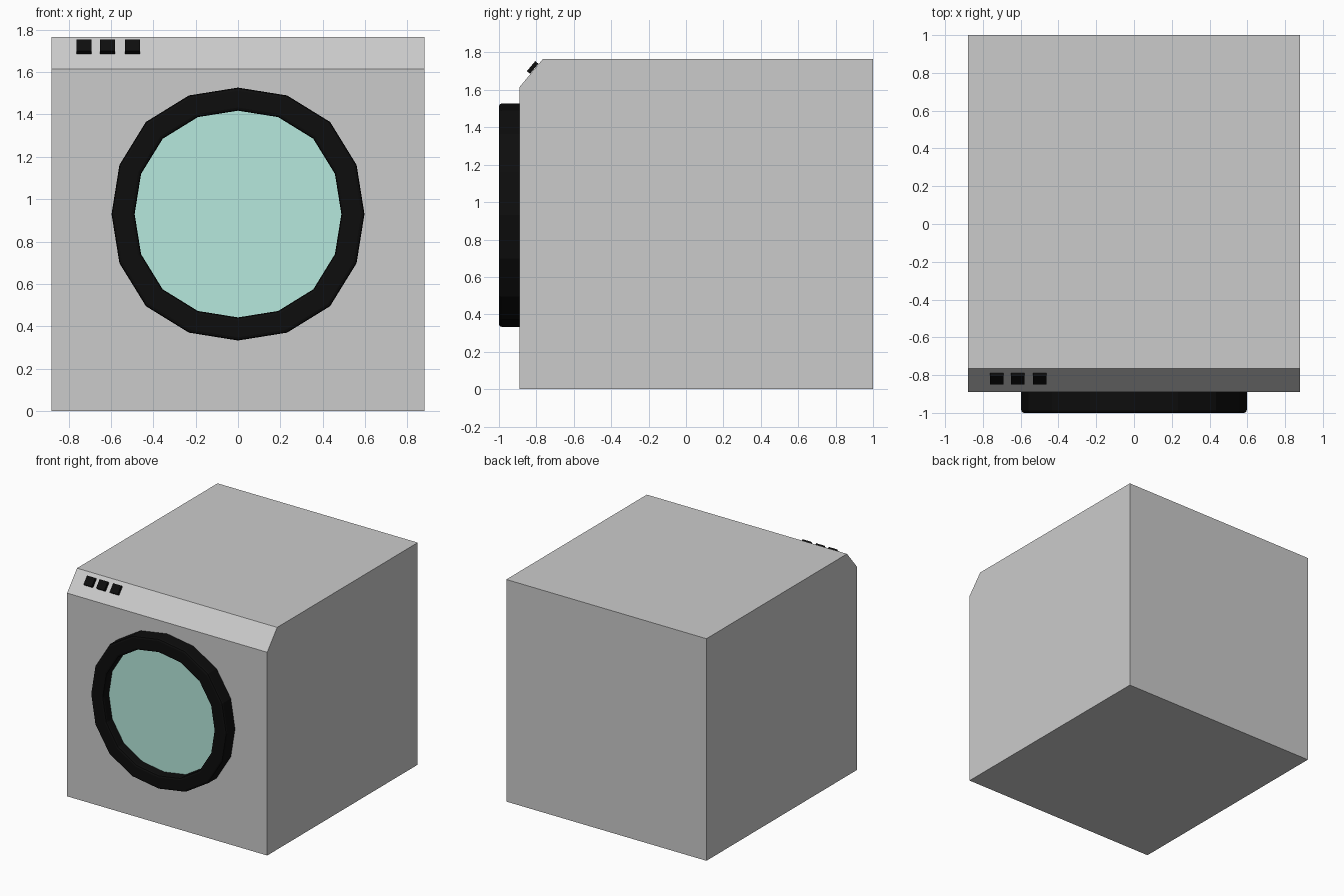
import bpy, bmesh
from math import sin, cos, pi, atan2

if "Cube" in bpy.data.objects:
    bpy.data.objects.remove(bpy.data.objects["Cube"])


def make_object(name, verts, faces, mat=None):
    mesh = bpy.data.meshes.new(name)
    mesh.from_pydata(verts, [], faces)
    bm = bmesh.new()
    bm.from_mesh(mesh)
    bmesh.ops.recalc_face_normals(bm, faces=bm.faces)
    bm.to_mesh(mesh)
    bm.free()
    obj = bpy.data.objects.new(name, mesh)
    bpy.context.collection.objects.link(obj)
    if mat:
        mesh.materials.append(mat)
    return obj


def material(name, color):
    mat = bpy.data.materials.new(name)
    mat.diffuse_color = (*color, 1)
    mat.use_nodes = True
    mat.node_tree.nodes["Principled BSDF"].inputs["Base Color"].default_value = mat.diffuse_color
    return mat


black = material("black_plastic", (0.004, 0.004, 0.004))
tint = material("tinted_glass", (0.468, 0.815, 0.723))

# Cabinet: side profile with sloped control panel, extruded across x
W = 0.88
profile = [(-0.89, 0), (1, 0), (1, 1.765), (-0.765, 1.765), (-0.89, 1.615)]
n = len(profile)
verts = [(x, y, z) for x in (-W, W) for y, z in profile]
faces = [tuple(range(n)), tuple(range(n, 2 * n))]
faces += [(i, (i + 1) % n, n + (i + 1) % n, n + i) for i in range(n)]
make_object("cabinet", verts, faces)

# Door: 16-sided, slightly squared circle
SIDES, DOOR_Z = 16, 0.93


def ring_points(r, y):
    pts = []
    for i in range(SIDES):
        a = 2 * pi * i / SIDES
        s = r * (1 + 0.015 * (1 - cos(4 * a)))
        pts.append((s * cos(a), y, DOOR_Z + s * sin(a)))
    return pts


# Door rim: section with softened front corners, swept around
section = [(0.488, -0.88), (0.488, -0.985), (0.492, -0.996), (0.503, -1.0),
           (0.582, -1.0), (0.593, -0.996), (0.597, -0.985), (0.597, -0.88)]
m = len(section)
verts = [p for r, y in section for p in ring_points(r, y)]
faces = []
for k in range(m):
    for i in range(SIDES):
        j, l = (i + 1) % SIDES, (k + 1) % m
        faces.append((k * SIDES + i, k * SIDES + j, l * SIDES + j, l * SIDES + i))
make_object("door_rim", verts, faces, black)

# Door glass: disc set back inside the rim
glass = make_object("door_glass", ring_points(0.488, -0.925),
                    [tuple(range(SIDES))], tint)

# Buttons: thin squares lying on the sloped panel
tilt = atan2(0.125, 0.15)
for i, x in enumerate((-0.727, -0.616, -0.498)):
    bpy.ops.mesh.primitive_cube_add(size=1, location=(x, -0.82, 1.72),
                                    rotation=(-tilt, 0, 0))
    button = bpy.context.object
    button.name = f"button_{i + 1}"
    button.scale = (0.072, 0.022, 0.07)
    button.data.materials.append(black)
